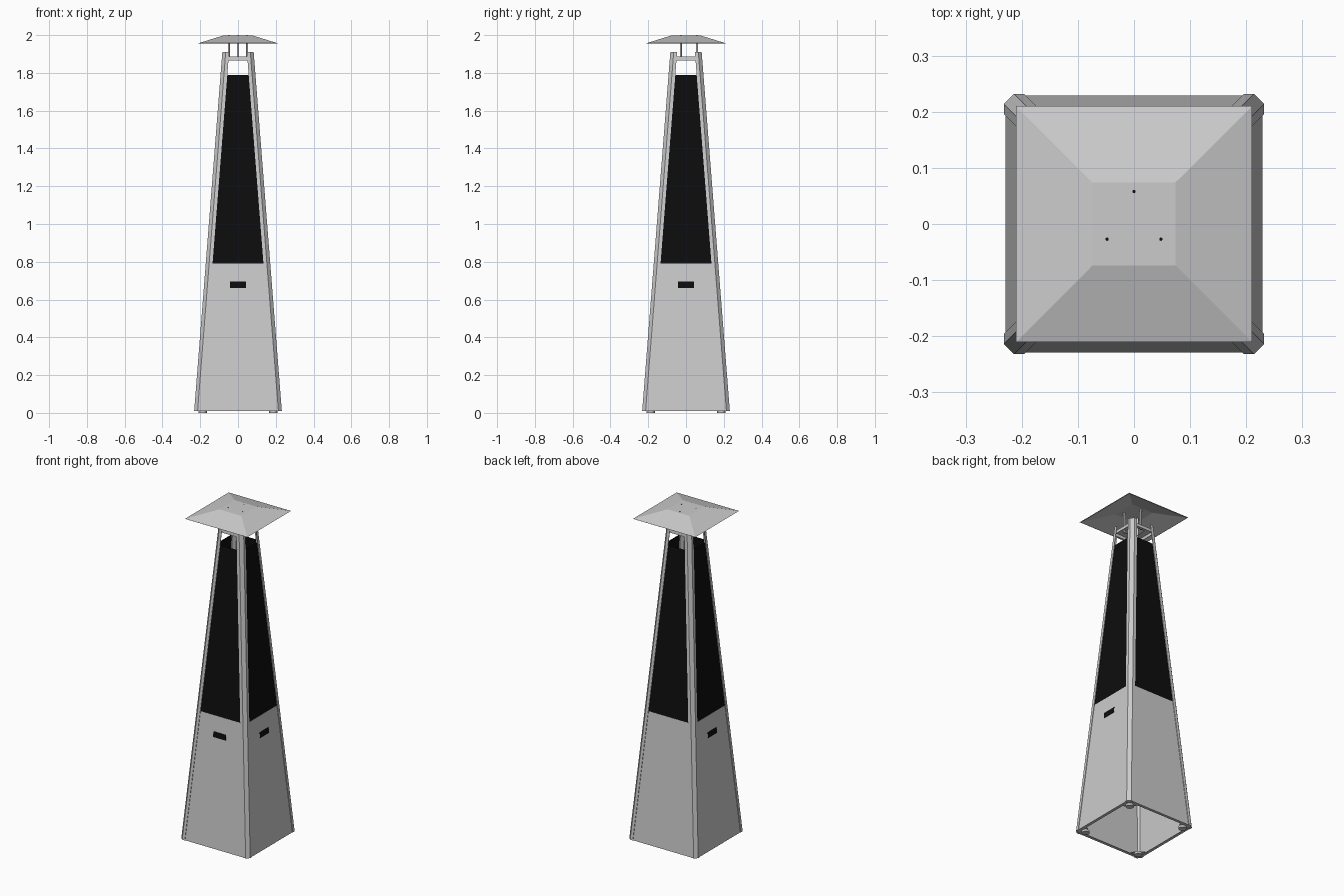
import bpy, bmesh, math
from mathutils import Matrix

if "Cube" in bpy.data.objects:
    bpy.data.objects.remove(bpy.data.objects["Cube"])


def half(z):
    """Outer half width of the tapering body at height z."""
    return 0.232 - (z - 0.01) * 0.0784


black = bpy.data.materials.new("black")
black.diffuse_color = (0.004, 0.004, 0.004, 1)
black.use_nodes = True
black.node_tree.nodes["Principled BSDF"].inputs["Base Color"].default_value = black.diffuse_color


def loft(name, rings, mat=None, turn=0):
    """Closed solid through rings of equal point count, turned about z."""
    bm = bmesh.new()
    loops = [[bm.verts.new(p) for p in r] for r in rings]
    n = len(loops[0])
    for a, b in zip(loops, loops[1:]):
        for i in range(n):
            j = (i + 1) % n
            bm.faces.new((a[i], a[j], b[j], b[i]))
    bm.faces.new(loops[0][::-1])
    bm.faces.new(loops[-1])
    bmesh.ops.rotate(bm, verts=bm.verts, cent=(0, 0, 0),
                     matrix=Matrix.Rotation(turn, 3, 'Z'))
    bmesh.ops.recalc_face_normals(bm, faces=bm.faces)
    me = bpy.data.meshes.new(name)
    bm.to_mesh(me)
    bm.free()
    ob = bpy.data.objects.new(name, me)
    bpy.context.collection.objects.link(ob)
    if mat:
        me.materials.append(mat)
    return ob


def slab(name, z0, z1, w0, w1, inset, t, turn, mat=None):
    """Sloping trapezoid sheet on the front side, turned to another side."""
    rings = []
    for z, w in ((z0, w0), (z1, w1)):
        y = -(half(z) - inset)
        rings.append([(-w, y, z), (w, y, z), (w, y + t, z), (-w, y + t, z)])
    return loft(name, rings, mat, turn)


def rod(name, x, y, z0, z1, r, n=16, mat=None):
    ring = [(x + r * math.cos(2 * math.pi * i / n),
             y + r * math.sin(2 * math.pi * i / n)) for i in range(n)]
    ob = loft(name, [[(*p, z) for p in ring] for z in (z0, z1)], mat)
    for f in ob.data.polygons:
        f.use_smooth = len(f.vertices) == 4
    return ob


def post_section(z, c=0.018, w=0.036, t=0.003):
    """Bent sheet corner profile: flange, chamfer, flange."""
    h = half(z)
    k = h - t
    d = c - t * 0.6
    return [(h - w, h, z), (h - c, h, z), (h, h - c, z), (h, h - w, z),
            (k, h - w, z), (k, k - d, z), (k - d, k, z), (h - w, k, z)]


sides = ("front", "right", "back", "left")
for i, side in enumerate(sides):
    a = i * math.pi / 2
    # corner post, foot and the tab that carries it
    loft(f"corner_post_{i}", [post_section(0.01), post_section(1.91)], None, a)
    sx, sy = ((1, 1), (-1, 1), (-1, -1), (1, -1))[i]
    rod(f"foot_{i}", 0.187 * sx, 0.187 * sy, 0, 0.012, 0.022, 20)
    loft(f"foot_tab_{i}", [[(0.155, 0.228, z), (0.155, 0.2, z), (0.2, 0.155, z),
                            (0.228, 0.155, z), (0.228, 0.21, z), (0.21, 0.228, z)]
                           for z in (0.012, 0.015)], None, a)
    # lower cabinet panel with a folded lip
    slab(f"{side}_panel", 0.01, 0.79, half(0.01) - 0.016, half(0.79) - 0.016,
         0.003, 0.003, a)
    slab(f"{side}_panel_lip", 0.01, 0.013, 0.2, 0.2, 0.004, 0.016, a)
    # dark mesh guard
    slab(f"{side}_mesh_guard", 0.79, 1.79, half(0.79) - 0.034, half(1.79) - 0.034,
         0.004, 0.003, a, black)
    # hand slot on every side but the back
    if side != "back":
        slab(f"{side}_hand_slot", 0.662, 0.695, 0.042, 0.042, 0.001, 0.006, a, black)
    # upper cross bar: upright strip and flat flange
    slab(f"{side}_cross_bar", 1.866, 1.886, 0.07, 0.07, 0.006, 0.003, a)
    slab(f"{side}_cross_flange", 1.883, 1.886, 0.07, 0.07, 0.008, 0.036, a)

# three rods holding the cap, with screw heads on top
for i, (x, y) in enumerate(((0, 0.058), (-0.048, -0.027), (0.048, -0.027))):
    rod(f"cap_rod_{i}", x, y, 1.87, 1.997, 0.0055)
    rod(f"cap_screw_{i}", x, y, 1.99, 2.0, 0.003, 10, black)


# shallow hollow cap: outer skin then inner skin
def square(h, z):
    return [(-h, -h, z), (h, -h, z), (h, h, z), (-h, h, z)]


loft("cap", [square(0.074, 1.999), square(0.21, 1.957),
             square(0.207, 1.955), square(0.073, 1.996)])
